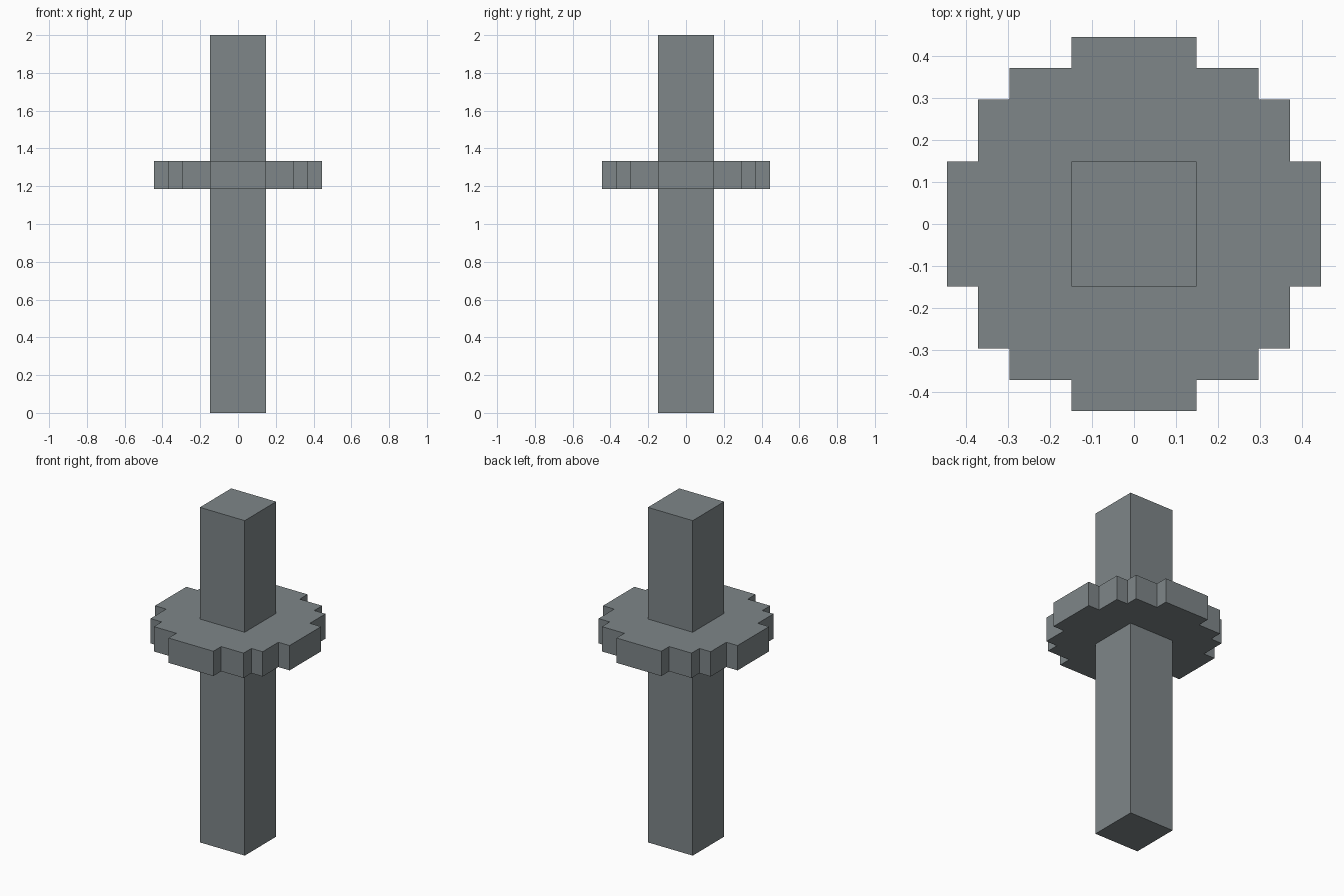
import bpy
import bmesh

if "Cube" in bpy.data.objects:
    bpy.data.objects.remove(bpy.data.objects["Cube"])

U = 2 / 27  # one block unit; the model is 27 units tall

steel = bpy.data.materials.new("blue_grey_steel")
steel.diffuse_color = (0.21, 0.24, 0.25, 1)
steel.use_nodes = True
steel.node_tree.nodes["Principled BSDF"].inputs["Base Color"].default_value = steel.diffuse_color


def prism(name, outline, z0, z1):
    """Extrude a counter-clockwise outline (in block units) from z0 to z1."""
    bm = bmesh.new()
    base = bm.faces.new([bm.verts.new((x * U, y * U, z0 * U)) for x, y in outline])
    top = bmesh.ops.extrude_face_region(bm, geom=[base], use_keep_orig=True)["geom"]
    verts = [g for g in top if isinstance(g, bmesh.types.BMVert)]
    bmesh.ops.translate(bm, verts=verts, vec=(0, 0, (z1 - z0) * U))
    bmesh.ops.recalc_face_normals(bm, faces=bm.faces)
    mesh = bpy.data.meshes.new(name)
    bm.to_mesh(mesh)
    bm.free()
    mesh.materials.append(steel)
    obj = bpy.data.objects.new(name, mesh)
    bpy.context.collection.objects.link(obj)
    return obj


# Square shaft running the full height
prism("shaft", [(-2, -2), (2, -2), (2, 2), (-2, 2)], 0, 27)

# Stepped round collar: one quarter of the staircase, turned four times
outline = []
quarter = [(6, -2), (6, 2), (5, 2), (5, 4), (4, 4), (4, 5), (2, 5)]
for _ in range(4):
    outline += quarter
    quarter = [(-y, x) for x, y in quarter]
# Drop repeated neighbouring points, if any
outline = [p for i, p in enumerate(outline) if p != outline[i - 1]]
prism("collar", outline, 16, 18)
